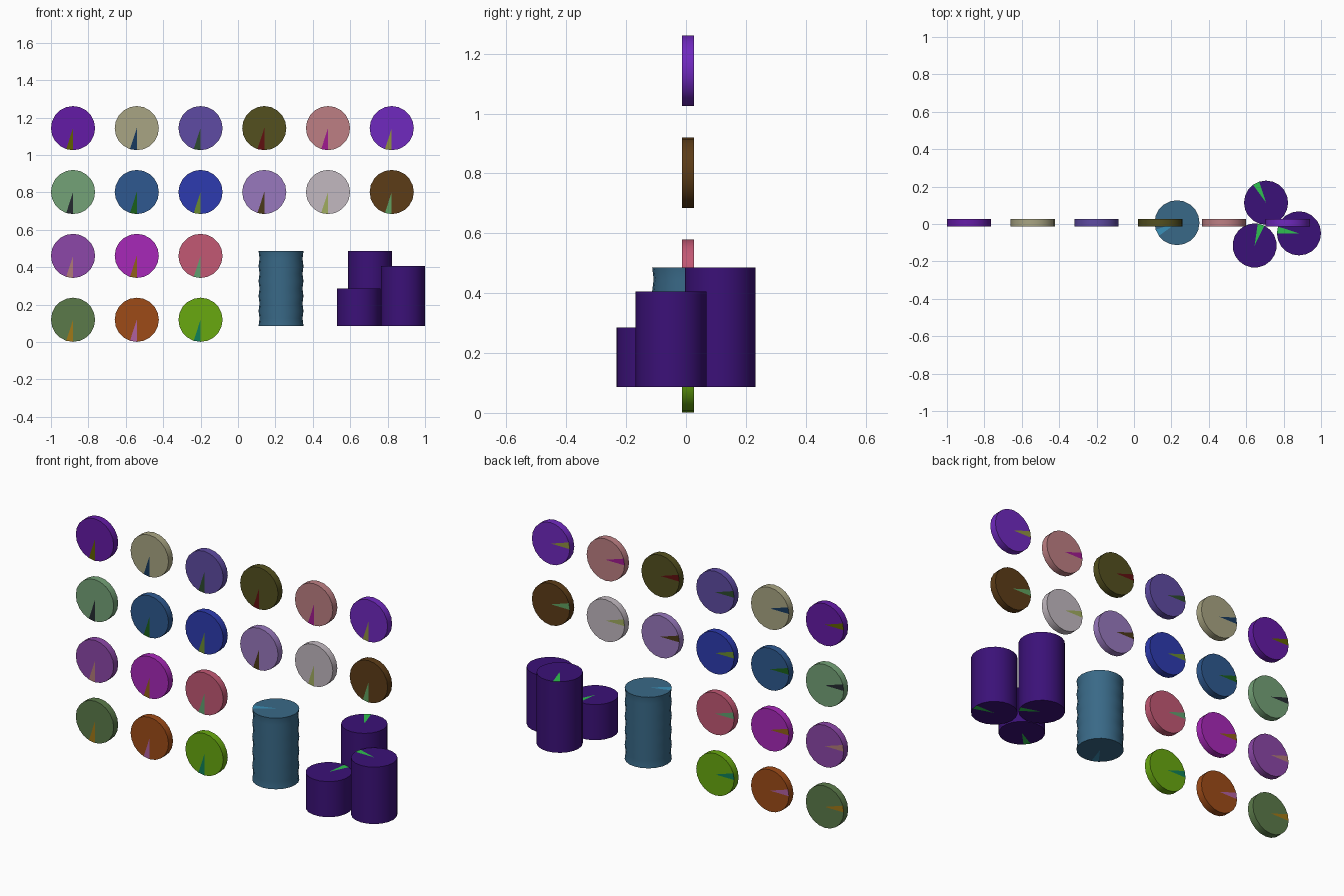
import bpy, bmesh, math

if "Cube" in bpy.data.objects:
    bpy.data.objects.remove(bpy.data.objects["Cube"])

R, T, SIDES = 0.118, 0.04, 20
STEP = 2 * math.pi / SIDES


def material(hex_code):
    name = "paint_" + hex_code
    mat = bpy.data.materials.get(name)
    if not mat:
        mat = bpy.data.materials.new(name)
        rgb = [int(hex_code[i:i + 2], 16) / 255 for i in (0, 2, 4)]
        mat.diffuse_color = [((c + 0.055) / 1.055) ** 2.4 if c > 0.04 else c / 12.92
                             for c in rgb] + [1]
        mat.use_nodes = True
        mat.node_tree.nodes["Principled BSDF"].inputs["Base Color"].default_value = mat.diffuse_color
    return mat


def round_part(name, loc, radii, height, body, wedge, angle, bottom, upright=True):
    """20-sided lathe with fan caps; one coloured wedge on each cap.
    angle: start of the top wedge; bottom: bottom wedge offset in sides."""
    bm = bmesh.new()
    n = len(radii) - 1
    a0 = math.radians(angle)
    rings = [[bm.verts.new((r * math.cos(a0 + k * STEP), r * math.sin(a0 + k * STEP),
                            height * (i / n - 0.5))) for k in range(SIDES)]
             for i, r in enumerate(radii)]
    low = bm.verts.new((0, 0, -height / 2))
    high = bm.verts.new((0, 0, height / 2))
    for k in range(SIDES):
        j = (k + 1) % SIDES
        for a, b in zip(rings, rings[1:]):
            bm.faces.new((a[k], a[j], b[j], b[k]))
        bm.faces.new((high, rings[-1][k], rings[-1][j])).material_index = int(k == 0)
        bm.faces.new((low, rings[0][j], rings[0][k])).material_index = int(k == bottom % SIDES)
    mesh = bpy.data.meshes.new(name)
    bm.to_mesh(mesh)
    bm.free()
    mesh.materials.append(material(body))
    mesh.materials.append(material(wedge))
    ob = bpy.data.objects.new(name, mesh)
    bpy.context.collection.objects.link(ob)
    ob.location = loc
    if not upright:
        ob.rotation_euler.x = math.pi / 2
    bpy.ops.object.select_all(action='DESELECT')
    ob.select_set(True)
    bpy.context.view_layer.objects.active = ob
    bpy.ops.object.shade_smooth_by_angle(angle=math.radians(35))


# wall of upright chips, rows from top to bottom (body, wedge)
rows = [
    "641ba6/606000 a9a583/173a5e 5f4ba3/2c4a2e 54501f/601010 bd7f83/a01a90 7029bf/909040",
    "74a277/252a30 2e5990/1a601a 2d3bb0/6a8a30 9878bd/4a3818 c2b9c0/a0ac60 5c3c17/60a060",
    "8c47a8/b07a78 a728b8/906018 c25874/60a070",
    "5b7a4a/a07818 9e4b17/b060a0 68a810/108058",
]
for r, row in enumerate(rows):
    for c, pair in enumerate(row.split()):
        body, wedge = pair.split("/")
        round_part(f"chip_{r + 1}_{c + 1}", (-0.882 + 0.3408 * c, 0.007, 0.119 + 0.3415 * (3 - r)),
                   [R, R], T, body, wedge, 252, -5, upright=False)

# rippled stack of ten chips
BASE = 0.086
round_part("rippled_stack", (0.23, 0.007, BASE + 5 * T),
           [0.12 if i % 2 == 0 else 0.115 for i in range(11)], 10 * T,
           "396987", "3a90b8", 198, 2)

# three smooth stacks (x, y, chip count, top wedge angle, bottom wedge offset)
stacks = [("tall_stack", 0.706, 0.114, 10, 108, -8),
          ("short_stack", 0.645, -0.115, 5, 64, 8),
          ("middle_stack", 0.882, -0.05, 8, 162, -10)]
for name, x, y, count, angle, bottom in stacks:
    round_part(name, (x, y, BASE + count * T / 2), [R, R], count * T,
               "3b1178", "2fc050", angle, bottom)
